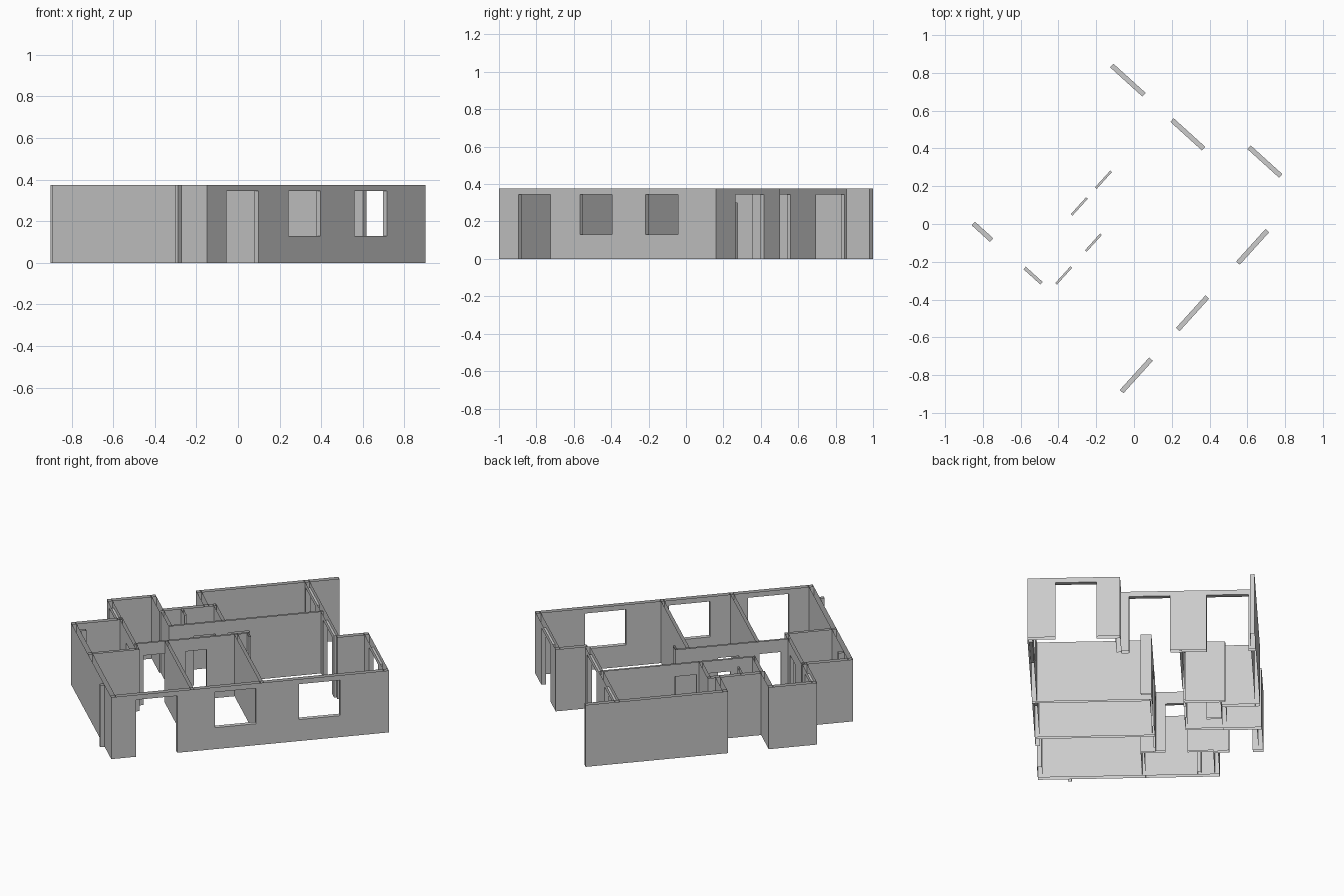
import bpy, bmesh, math
from mathutils import Matrix, Vector

cube = bpy.data.objects.get("Cube")
if cube:
    bpy.data.objects.remove(cube)

HEIGHT = 0.375
THICK, MID, THIN = 0.026, 0.018, 0.012
DOOR_TOP, TALL_TOP, SILL = 0.30, 0.345, 0.13

# The plan is laid out square from the front corner, then turned into place
PLAN = Matrix.Translation((-0.15, -1, 0)) @ Matrix.Rotation(math.radians(47.85), 4, 'Z')

plaster = bpy.data.materials.new("grey_plaster")
plaster.use_nodes = True
GREY = (0.6, 0.6, 0.6, 1)
plaster.diffuse_color = GREY
plaster.node_tree.nodes["Principled BSDF"].inputs["Base Color"].default_value = GREY


def door(centre, width=0.12, top=DOOR_TOP):
    return (centre - width / 2, centre + width / 2, 0, top)


def window(centre, width=0.232):
    return (centre - width / 2, centre + width / 2, SILL, TALL_TOP)


def wall(name, axis, start, end, near, thick, openings=()):
    """Hollow wall, uncapped above and below, with lined openings.
    axis 's' runs along the long front, 't' runs away from it."""
    bm = bmesh.new()
    far = near + thick

    def point(a, d, z):
        return Vector((a, d, z) if axis == 's' else (d, a, z))

    def quad(corners, normal):
        pts = [point(*c) for c in corners]
        facing = (pts[1] - pts[0]).cross(pts[2] - pts[0])
        if facing.dot(point(*normal)) < 0:
            pts.reverse()
        bm.faces.new([bm.verts.new(p) for p in pts])

    def sides(a, b, low, high):
        for d, n in ((near, -1), (far, 1)):
            quad([(a, d, low), (b, d, low), (b, d, high), (a, d, high)], (0, n, 0))

    def upright(a, low, high, n):
        quad([(a, near, low), (a, far, low), (a, far, high), (a, near, high)], (n, 0, 0))

    def level(a, b, z, n):
        quad([(a, near, z), (b, near, z), (b, far, z), (a, far, z)], (0, 0, n))

    at = start
    for a, b, low, high in openings:
        sides(at, a, 0, HEIGHT)
        sides(a, b, high, HEIGHT)
        level(a, b, high, -1)
        if low > 0:
            sides(a, b, 0, low)
            level(a, b, low, 1)
        upright(a, low, high, 1)
        upright(b, low, high, -1)
        at = b
    sides(at, end, 0, HEIGHT)
    upright(start, 0, HEIGHT, -1)
    upright(end, 0, HEIGHT, 1)
    bmesh.ops.remove_doubles(bm, verts=bm.verts, dist=0.0001)

    mesh = bpy.data.meshes.new(name)
    bm.to_mesh(mesh)
    bm.free()
    mesh.transform(PLAN)
    mesh.materials.append(plaster)
    bpy.context.collection.objects.link(bpy.data.objects.new(name, mesh))


# Outer walls
wall("long_front_wall", 's', 0, 1.565, 0, THICK,
     [door(0.256, 0.232, TALL_TOP), window(0.7), window(1.174)])
wall("left_end_wall", 't', 0, 1.0, 0, THICK)
wall("right_end_wall", 't', 0, 0.51, 1.565 - THICK, THICK,
     [door(0.268, 0.226, TALL_TOP)])
wall("terrace_side_wall", 's', 1.385, 1.565, 0.51 - THICK, THICK)
wall("terrace_door_wall", 't', 0.51, 1.25, 1.372, THICK,
     [door(0.667, 0.226, TALL_TOP), door(1.095, 0.23, TALL_TOP)])
wall("back_wall", 's', 0.763, 1.565, 1.25 - THICK, THICK)
wall("back_return_wall", 't', 1.04, 1.25, 0.763, THICK)
wall("recess_wall", 's', 0.53, 0.83, 1.035, THICK)
wall("porch_back_wall", 's', 0.26, 0.533, 1.25 - THICK, THICK)
wall("porch_inner_wall", 't', 1.035, 1.25, 0.533 - THICK, THICK)
wall("entrance_wall", 't', 0.975, 1.25, 0.26, THICK, [door(1.127, 0.13, TALL_TOP)])
wall("bathroom_back_wall", 's', 0, 0.28, 1.0 - THICK, THICK)

# Inner partitions
wall("bathroom_side_wall", 't', 0.575, 1.0, 0.272, MID, [door(0.773)])
wall("bathroom_front_wall", 's', 0, 0.29, 0.575, MID)
wall("bedroom_partition", 't', 0, 0.66, 0.45, MID)
wall("living_partition", 't', 0, 0.66, 0.842, MID)
wall("hall_front_wall", 's', 0.28, 0.925, 0.647, THIN, [door(0.39), door(0.625)])
wall("hall_back_wall", 's', 0.52, 1.385, 0.831, THIN, [door(0.717), door(0.908)])
wall("closet_left_wall", 't', 0.831, 1.04, 0.515, MID)
wall("closet_right_wall", 't', 0.831, 1.06, 0.815, MID)

# Short piers
wall("closet_pier", 't', 0.95, 1.04, 0.63, THIN)
wall("hall_end_pier", 't', 0.6, 0.66, 0.913, THIN)
wall("outside_pier", 's', -0.025, 0, 0.165, 0.02)
wall("bathroom_pier", 's', 0.026, 0.06, 0.88, 0.02)
